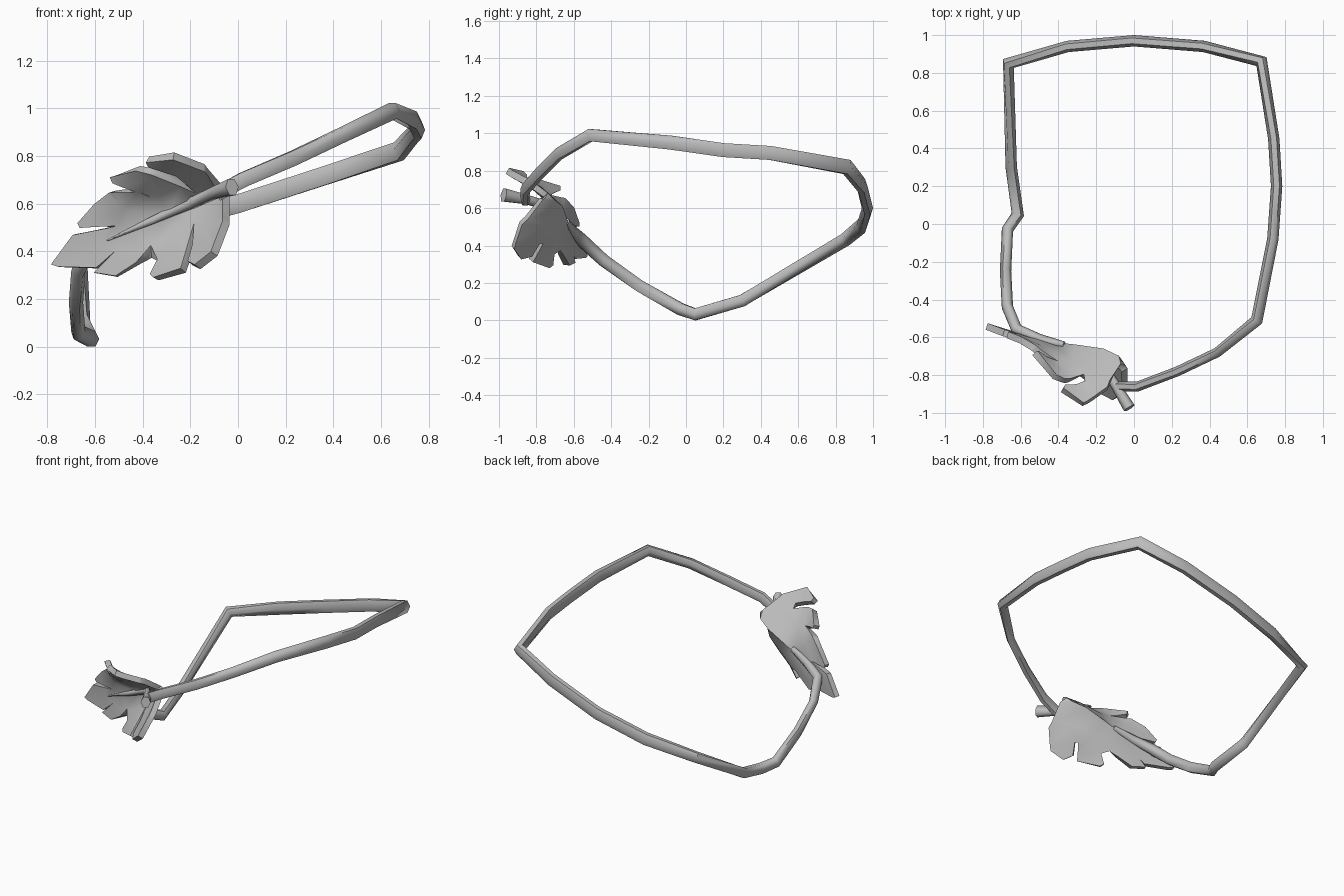
import bpy, bmesh, math
from mathutils import Vector

if "Cube" in bpy.data.objects:
    bpy.data.objects.remove(bpy.data.objects["Cube"])

grey = bpy.data.materials.new("plain grey")
grey.diffuse_color = (0.5, 0.5, 0.5, 1)
grey.use_nodes = True
grey.node_tree.nodes["Principled BSDF"].inputs["Base Color"].default_value = grey.diffuse_color


def finish(name, bm, angle):
    bmesh.ops.recalc_face_normals(bm, faces=bm.faces)
    me = bpy.data.meshes.new(name)
    bm.to_mesh(me)
    bm.free()
    me.materials.append(grey)
    ob = bpy.data.objects.new(name, me)
    bpy.context.collection.objects.link(ob)
    bpy.ops.object.select_all(action='DESELECT')
    bpy.context.view_layer.objects.active = ob
    ob.select_set(True)
    bpy.ops.object.shade_smooth_by_angle(angle=math.radians(angle))
    return ob


def tube(name, path, radii, sides=6, angle=65):
    """Sweep a mitred polygon along a path; radii are (sideways, upright)."""
    pts = [Vector(p) for p in path]
    bm = bmesh.new()
    rings = []
    for i, p in enumerate(pts):
        d0 = (p - pts[max(i - 1, 0)]).normalized()
        d1 = (pts[min(i + 1, len(pts) - 1)] - p).normalized()
        t = (d0 + d1).normalized()
        side = t.cross(Vector((0, 0, 1))).normalized()
        up = side.cross(t)
        miter = 1 / max(t.dot(d1 if d1.length else d0), 0.7)
        a, b = radii[i]
        rings.append([bm.verts.new(p + side * a * miter * math.cos(k * math.tau / sides)
                                   + up * b * math.sin(k * math.tau / sides))
                      for k in range(sides)])
    for r, s in zip(rings, rings[1:]):
        for k in range(sides):
            n = (k + 1) % sides
            bm.faces.new((r[k], r[n], s[n], s[k]))
    bm.faces.new(rings[0])
    bm.faces.new(rings[-1])
    return finish(name, bm, angle)


# Bent vine loop, starting at the leaf base and ending behind the leaf
vine = [(-.09, -.86, .64), (.02, -.86, .70), (.23, -.78, .79), (.44, -.68, .89),
        (.65, -.51, .99), (.735, -.08, .95), (.755, .20, .91), (.74, .45, .895),
        (.675, .86, .82), (.37, .94, .72), (0, .97, .60), (-.35, .94, .505),
        (-.665, .85, .43), (-.65, .30, .105), (-.615, .05, .032), (-.67, -.03, .06),
        (-.68, -.25, .185), (-.67, -.44, .32), (-.62, -.56, .43), (-.50, -.61, .48),
        (-.37, -.64, .53)]
vine_r = ([(.026, .036)] * 4 + [(.03, .038)] + [(.03, .043)] * 3 + [(.03, .045)] * 4
          + [(.03, .037)] * 7 + [(.028, .03), (.018, .018)])
tube("vine_loop", vine, vine_r)

# Tapering midrib with a short stalk sticking out at the front
tube("leaf_midrib",
     [(-.025, -.975, .67), (-.10, -.85, .645), (-.20, -.70, .60), (-.36, -.675, .53), (-.55, -.635, .445)],
     [(.032, .040), (.026, .028), (.024, .026), (.016, .018), (.003, .003)])

# Lobed leaf outline seen from the front (x, z)
outline = [(-.05, .65), (-.08, .67), (-.14, .75), (-.27, .80), (-.38, .785), (-.37, .765),
           (-.26, .73), (-.18, .66),
           (-.36, .735), (-.42, .748), (-.525, .715), (-.515, .69), (-.37, .64),
           (-.41, .66), (-.53, .65), (-.60, .60), (-.67, .52), (-.66, .50), (-.51, .51),
           (-.54, .50), (-.69, .47), (-.78, .345), (-.75, .335), (-.59, .33), (-.50, .41),
           (-.60, .31), (-.51, .295), (-.42, .35), (-.36, .42),
           (-.33, .36), (-.36, .30), (-.345, .285), (-.23, .32), (-.175, .51),
           (-.18, .42), (-.20, .35), (-.17, .335), (-.10, .39), (-.05, .52)]
notches = (7, 12, 18, 24, 28, 33)
mid_y = [(-.82, -.53), (-.55, -.615), (-.40, -.65), (-.20, -.665), (-.10, -.70), (-.03, -.80)]
rib = Vector((.92, 0, .39)).normalized()
across = Vector((-rib.z, 0, rib.x))
base = Vector((-.02, 0, .67))


def depth(x, z):
    """Cupped surface: the rim curls forward, most of all near the base."""
    d = (Vector((x, 0, z)) - base).dot(across)
    y = mid_y[-1][1]
    for (x0, y0), (x1, y1) in zip(mid_y, mid_y[1:]):
        if x <= x1:
            y = y0 + (y1 - y0) * (x - x0) / (x1 - x0)
            break
    k = .5 + 8 * (x + .52) if d > 0 else .7 + 4.5 * (x + .345)
    return y - max(k, .2) * abs(d) ** 1.4


def surface(x, z, offset):
    """Point on the cupped surface, moved backwards along its normal."""
    e = .01
    gx = (depth(x + e, z) - depth(x - e, z)) / (2 * e)
    gz = (depth(x, z + e) - depth(x, z - e)) / (2 * e)
    n = Vector((-gx, 1, -gz)).normalized()
    return Vector((x, depth(x, z), z)) + n * offset


# Flat slab: deep slits on the front, shallower ones on the back
bm = bmesh.new()
count = len(outline)
front, back = [], []
for i, (x, z) in enumerate(outline):
    front.append(bm.verts.new((x, 0, z)))
    if i in notches:
        (ax, az), (bx, bz) = outline[i - 1], outline[i + 1]
        x += ((ax + bx) / 2 - x) * .65
        z += ((az + bz) / 2 - z) * .65
    back.append(bm.verts.new((x, 1, z)))
bm.faces.new(front)
bm.faces.new(back)
for i in range(count):
    j = (i + 1) % count
    bm.faces.new((front[i], front[j], back[j]))
    bm.faces.new((front[i], back[j], back[i]))


def cut(point, normal):
    bmesh.ops.bisect_plane(bm, geom=bm.verts[:] + bm.edges[:] + bm.faces[:],
                           plane_co=point, plane_no=normal)


for d in (-.2, -.1, 0, .1, .18):
    cut(base + across * d, across)
for s in (-.08, -.16, -.3, -.45, -.6):
    cut(base + rib * s, rib)
bmesh.ops.triangulate(bm, faces=bm.faces[:])

# Bend the slab into the cupped leaf
for v in bm.verts:
    v.co = surface(v.co.x, v.co.z, -.018 + .036 * v.co.y)
finish("leaf_blade", bm, 40)
